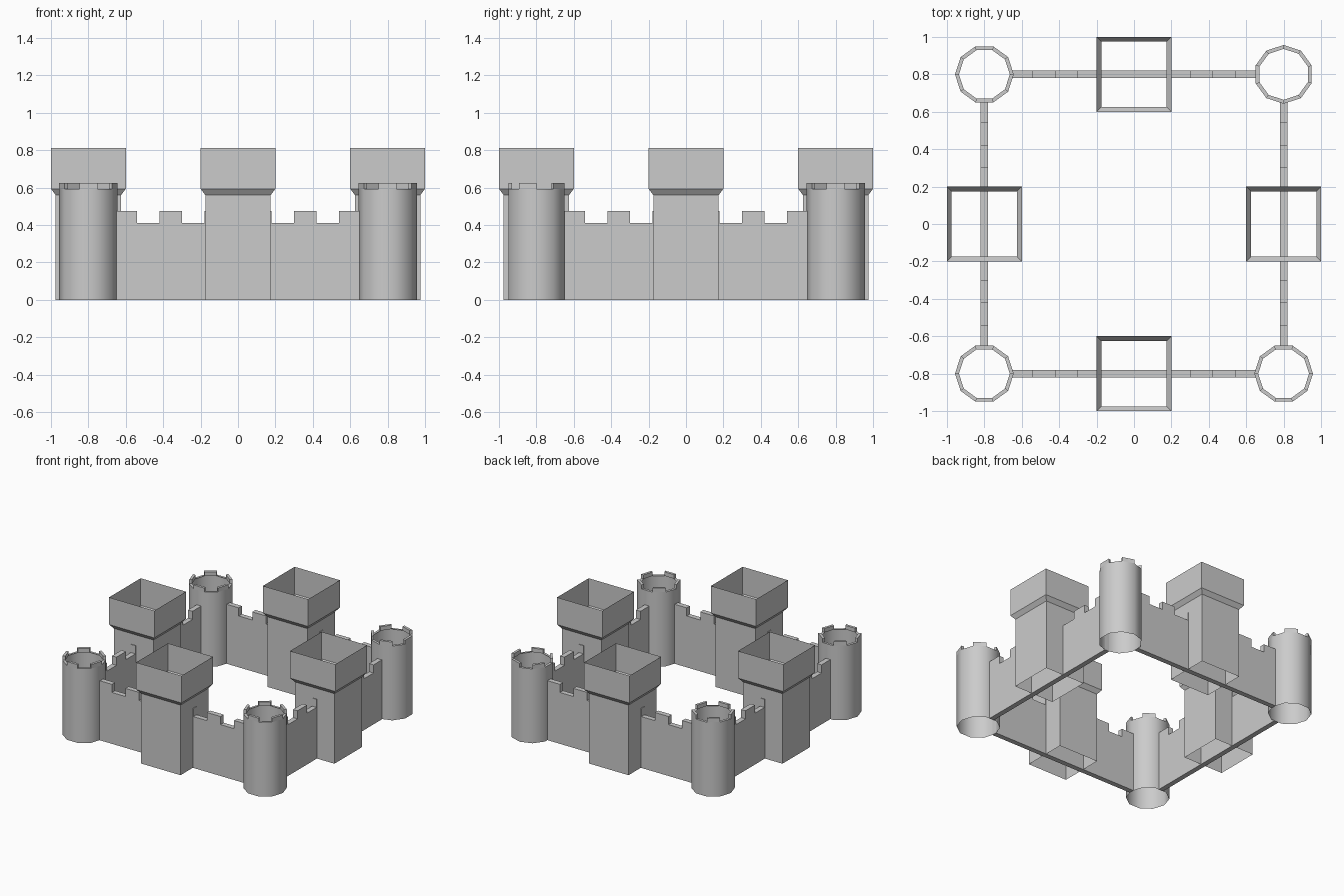
import bpy, bmesh
from math import sin, cos, pi, radians

if "Cube" in bpy.data.objects:
    bpy.data.objects.remove(bpy.data.objects["Cube"])


def make(name, bm, loc=(0, 0, 0), rot=0.0):
    me = bpy.data.meshes.new(name)
    bm.to_mesh(me)
    bm.free()
    ob = bpy.data.objects.new(name, me)
    ob.location = loc
    ob.rotation_euler = (0, 0, rot)
    bpy.context.collection.objects.link(ob)
    return ob


def bridge(bm, a, b, smooth=False):
    n = len(a)
    for i in range(n):
        f = bm.faces.new((a[i], a[(i + 1) % n], b[(i + 1) % n], b[i]))
        f.smooth = smooth


# Square tower: open single-skin shaft flaring to a wider head
def square_tower(loc):
    bm = bmesh.new()
    rings = []
    for h, z in [(0.175, 0), (0.175, 0.56), (0.2, 0.593), (0.2, 0.81)]:
        rings.append([bm.verts.new((x * h, y * h, z))
                      for x, y in [(-1, -1), (1, -1), (1, 1), (-1, 1)]])
    for a, b in zip(rings, rings[1:]):
        bridge(bm, a, b)
    make("square_tower", bm, loc)


# Round tower: ten-sided open shaft, rim ledge, merlons on alternate sides
def round_tower(loc, rot):
    n, ro, ri, z1, z2 = 10, 0.157, 0.136, 0.593, 0.625
    bm = bmesh.new()

    def ring(r, z):
        return [bm.verts.new((r * cos(2 * pi * i / n), r * sin(2 * pi * i / n), z))
                for i in range(n)]
    low, out, inn = ring(ro, 0), ring(ro, z1), ring(ri, z1)
    bridge(bm, low, out, True)
    out2 = ring(ro, z1)
    bridge(bm, out2, inn)
    for i in range(1, n, 2):
        j = (i + 1) % n
        base = [out2[i], out2[j], inn[j], inn[i]]
        top = [bm.verts.new((v.co.x, v.co.y, z2)) for v in base]
        bridge(bm, base, top)
        bm.faces.new(top)
    make("round_tower", bm, loc, rot)


# Curtain wall: crenellated profile given thickness
def curtain_wall(loc, rot):
    bm = bmesh.new()
    zl, zh, t, end = 0.41, 0.475, 0.02, 0.65
    half = [(0.18, zh), (0.18, zl), (0.30, zl), (0.30, zh), (0.42, zh),
            (0.42, zl), (0.54, zl), (0.54, zh), (end, zh), (end, 0)]
    prof = half + [(-x, z) for x, z in reversed(half)]
    front = [bm.verts.new((x, -t, z)) for x, z in prof]
    back = [bm.verts.new((x, t, z)) for x, z in prof]
    bm.faces.new(front)
    bm.faces.new(back[::-1])
    bridge(bm, front, back)
    bmesh.ops.recalc_face_normals(bm, faces=bm.faces)
    make("curtain_wall", bm, loc, rot)


# Four sides, each a wall with a square tower at its middle
for k in range(4):
    a = k * pi / 2
    pos = (0.8 * sin(a), -0.8 * cos(a), 0)
    curtain_wall(pos, a)
    square_tower(pos)

# Corner towers; the back right one is turned a quarter
for x in (-1, 1):
    for y in (-1, 1):
        round_tower((0.8 * x, 0.8 * y, 0), radians(90) if x + y == 2 else 0)
